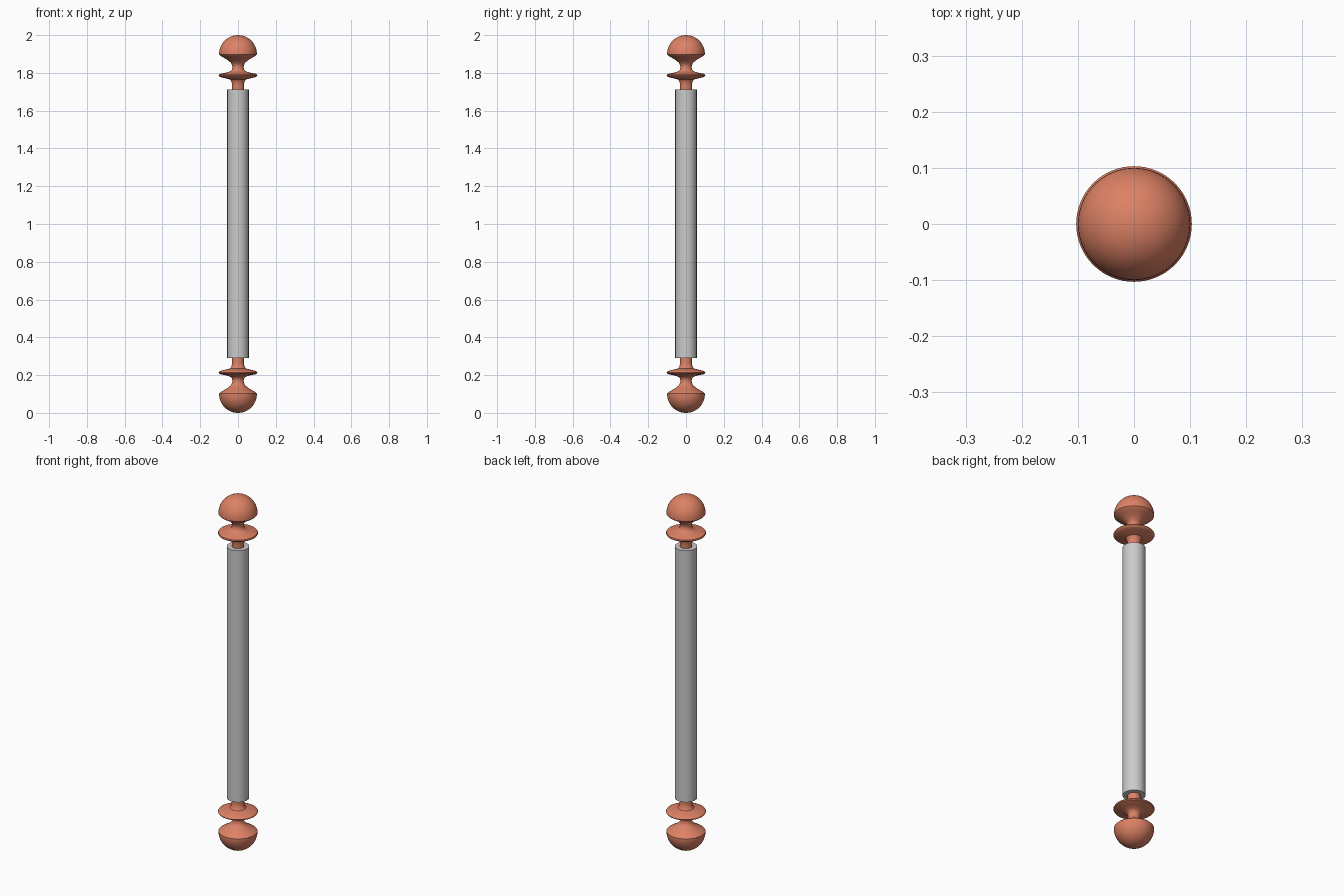
import bpy, bmesh
from math import pi, sin, cos

if "Cube" in bpy.data.objects:
    bpy.data.objects.remove(bpy.data.objects["Cube"])

copper = bpy.data.materials.new("copper")
copper.diffuse_color = (0.72, 0.22, 0.13, 1)
copper.use_nodes = True
copper.node_tree.nodes["Principled BSDF"].inputs["Base Color"].default_value = copper.diffuse_color
SEG = 64


def lathe(name, profile, mat=None, angle=0.6):
    """Spin an (r, z) profile around z; points on the axis become poles."""
    bm = bmesh.new()
    verts = [bm.verts.new((r, 0, z)) for r, z in profile]
    edges = [bm.edges.new(p) for p in zip(verts, verts[1:])]
    bmesh.ops.spin(bm, geom=verts + edges, cent=(0, 0, 0), axis=(0, 0, 1),
                   angle=2 * pi, steps=SEG, use_merge=True)
    bmesh.ops.remove_doubles(bm, verts=bm.verts, dist=1e-5)
    bmesh.ops.recalc_face_normals(bm, faces=bm.faces)
    me = bpy.data.meshes.new(name)
    bm.to_mesh(me)
    bm.free()
    ob = bpy.data.objects.new(name, me)
    bpy.context.collection.objects.link(ob)
    if mat:
        me.materials.append(mat)
    bpy.ops.object.select_all(action='DESELECT')
    ob.select_set(True)
    bpy.context.view_layer.objects.active = ob
    bpy.ops.object.shade_smooth_by_angle(angle=angle)
    return ob


# Main grip tube
lathe("bar", [(0, 0.29), (0.057, 0.29), (0.057, 1.712), (0, 1.712)])

# Turned end: stem, flared collar disc, neck, mushroom dome
stem = [(0, 1.70), (0.032, 1.70), (0.032, 1.735), (0.034, 1.755), (0.042, 1.765),
        (0.065, 1.771), (0.09, 1.777), (0.1, 1.782), (0.103, 1.787),
        (0.1, 1.792), (0.09, 1.796), (0.065, 1.801), (0.042, 1.808),
        (0.033, 1.816), (0.03, 1.828), (0.031, 1.842), (0.038, 1.854),
        (0.055, 1.868), (0.08, 1.883), (0.094, 1.891), (0.1, 1.897)]
dome = [(0.1 * cos(a), 1.9 + 0.1 * sin(a))
        for a in (i * pi / 2 / 14 for i in range(14))] + [(0, 2.0)]
finial = stem + dome

lathe("top_finial", finial, copper)
lathe("bottom_finial", [(r, 2 - z) for r, z in finial], copper)
